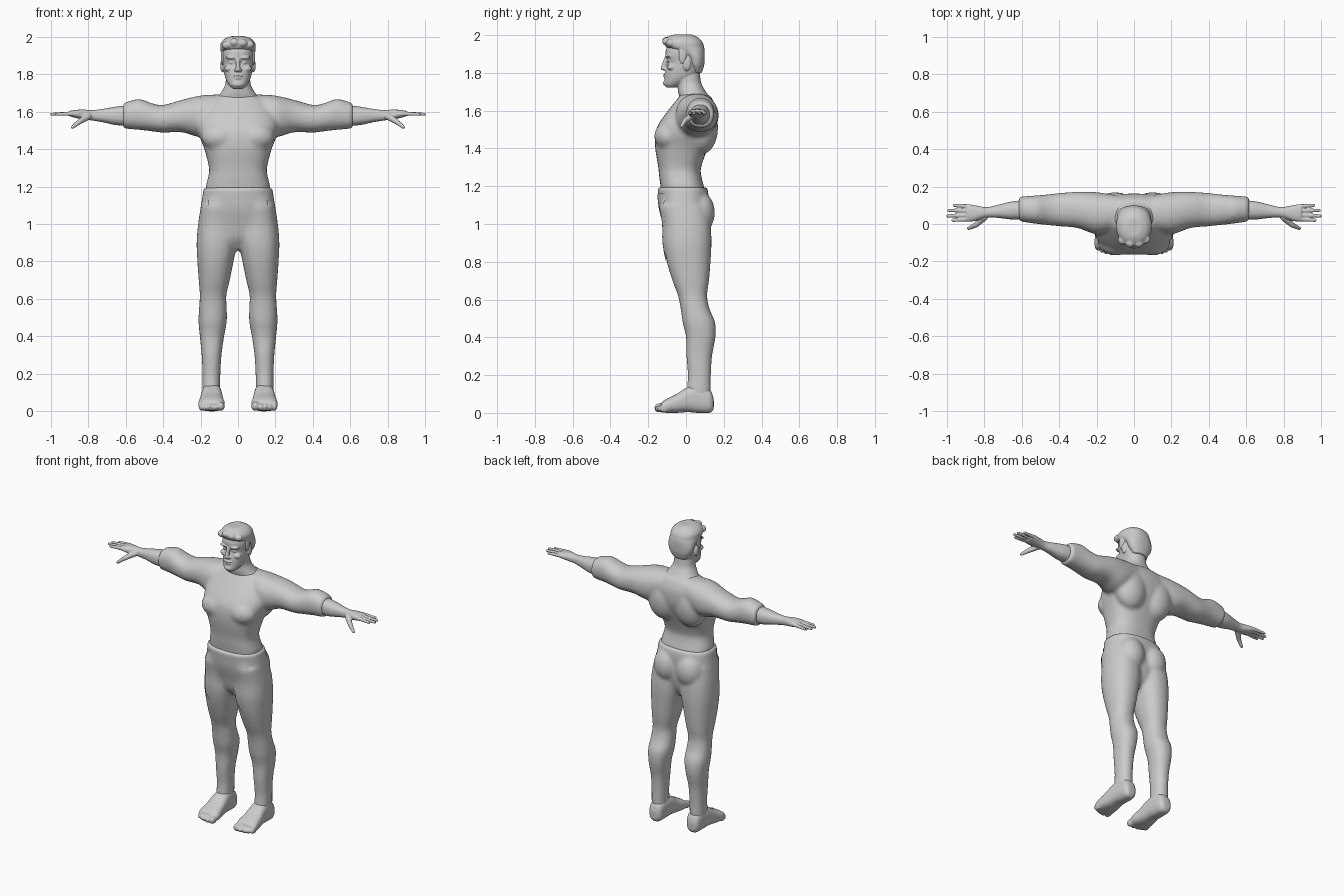
import bpy, bmesh, math
from mathutils import Matrix, Vector

grey = bpy.data.materials.new("plain grey")
grey.diffuse_color = (0.6, 0.6, 0.6, 1)


def spline(rows, steps=5):
    """Catmull-Rom interpolation through the section rows."""
    out = []
    for i in range(len(rows) - 1):
        p = [rows[max(i - 1, 0)], rows[i], rows[i + 1], rows[min(i + 2, len(rows) - 1)]]
        for k in range(steps):
            t = k / steps
            out.append([0.5 * (2 * b + (c - a) * t + (2 * a - 5 * b + 4 * c - d) * t * t
                               + (3 * b - a - 3 * c + d) * t ** 3) for a, b, c, d in zip(*p)])
    return out + [list(rows[-1])]


def loft(bm, axis, rows, power=2.2, mirror=False, n=32):
    """Rows are (position on axis, low/high bound on each of the two other axes)."""
    for sign in ((1, -1) if mirror else (1,)):
        rings = []
        for t, a0, a1, b0, b1 in spline(rows):
            ring = []
            for i in range(n):
                w = math.tau * i / n
                c, s = math.cos(w), math.sin(w)
                a = (a0 + a1) / 2 + (a1 - a0) / 2 * math.copysign(abs(c) ** (2 / power), c)
                b = (b0 + b1) / 2 + (b1 - b0) / 2 * math.copysign(abs(s) ** (2 / power), s)
                x, y, z = {'X': (t, a, b), 'Y': (a, t, b), 'Z': (a, b, t)}[axis]
                ring.append(bm.verts.new((x * sign, y, z)))
            rings.append(ring)
        for r, q in zip(rings, rings[1:]):
            for i in range(n):
                bm.faces.new((r[i], r[(i + 1) % n], q[(i + 1) % n], q[i]))
        bm.faces.new(rings[0])
        bm.faces.new(rings[-1])


def centred(rows):
    """Turn (z, half width, front, back) into full section rows."""
    return [(z, -w, w, f, b) for z, w, f, b in rows]


def blob(bm, centre, radii, mirror=False):
    for s in ((1, -1) if mirror else (1,)):
        m = Matrix.Translation((centre[0] * s, centre[1], centre[2])) @ Matrix.Diagonal((*radii, 1))
        bmesh.ops.create_uvsphere(bm, u_segments=24, v_segments=16, radius=1, matrix=m)


def finger(bm, p, q, r0, r1):
    """Tapered rounded rod, made on both sides."""
    for s in (1, -1):
        a, b = Vector((p[0] * s, *p[1:])), Vector((q[0] * s, *q[1:]))
        rot = (b - a).to_track_quat('Z', 'Y').to_matrix().to_4x4()
        bmesh.ops.create_cone(bm, cap_ends=True, segments=14, radius1=r0, radius2=r1,
                              depth=(b - a).length, matrix=Matrix.Translation((a + b) / 2) @ rot)
    blob(bm, p, (r0,) * 3, True)
    blob(bm, q, (r1,) * 3, True)


def finish(bm, name, voxel=0.0, smooth=0):
    bmesh.ops.recalc_face_normals(bm, faces=bm.faces)
    for f in bm.faces:
        f.smooth = True
    me = bpy.data.meshes.new(name)
    bm.to_mesh(me)
    bm.free()
    me.materials.append(grey)
    ob = bpy.data.objects.new(name, me)
    bpy.context.collection.objects.link(ob)
    if voxel:
        r = ob.modifiers.new("fuse", 'REMESH')
        r.mode, r.voxel_size, r.use_smooth_shade = 'VOXEL', voxel, True
        m = ob.modifiers.new("soften", 'SMOOTH')
        m.factor, m.iterations = 0.5, smooth
    return ob


# Upper body: chest, shoulders, sleeves
bm = bmesh.new()
loft(bm, 'Z', centred([
    (1.15, .168, -.130, .105), (1.20, .172, -.135, .095), (1.25, .160, -.142, .082),
    (1.30, .155, -.147, .080), (1.40, .180, -.163, .115), (1.47, .207, -.163, .143),
    (1.52, .217, -.150, .158), (1.57, .210, -.118, .163), (1.62, .185, -.080, .158),
    (1.67, .140, -.040, .135), (1.688, .10, -.030, .115)]), 2.5)
loft(bm, 'X', [
    (0, -.03, .145, 1.50, 1.690), (.10, -.035, .155, 1.50, 1.692), (.20, -.055, .170, 1.465, 1.686),
    (.30, -.022, .172, 1.490, 1.663), (.40, -.012, .165, 1.488, 1.636), (.46, -.006, .158, 1.495, 1.645),
    (.53, .002, .152, 1.503, 1.668), (.615, .014, .146, 1.510, 1.645)], 2.2, True)
blob(bm, (.095, -.095, 1.465), (.10, .073, .075), True)   # chest muscles
blob(bm, (.10, .085, 1.51), (.11, .085, .14), True)       # back muscles
finish(bm, "upper_body", 0.011, 6)

# Hips and legs
bm = bmesh.new()
loft(bm, 'Z', centred([
    (.86, .045, -.05, .06), (.92, .15, -.095, .10), (1.00, .20, -.118, .118),
    (1.08, .20, -.140, .120), (1.15, .19, -.148, .120), (1.195, .184, -.152, .112)]), 2.4)
blob(bm, (.085, .065, 1.06), (.092, .088, .115), True)    # buttocks
loft(bm, 'Z', [
    (.08, .095, .188, .005, .130), (.13, .095, .190, .005, .132), (.20, .094, .190, .010, .132),
    (.30, .088, .194, .002, .138), (.40, .074, .204, .000, .156), (.48, .060, .211, -.018, .154),
    (.55, .060, .208, -.028, .125), (.62, .062, .204, -.042, .112), (.70, .044, .210, -.072, .122),
    (.80, .024, .217, -.102, .130), (.90, .004, .221, -.120, .135), (1.00, .004, .213, -.122, .130),
    (1.10, .010, .198, -.140, .110)], 2.25, True)
legs = finish(bm, "trousers_and_legs", 0.011, 5)

# Ragged cloth panels lying on the thighs
bm = bmesh.new()
cols, rows = 12, 14
for s in (1, -1):
    grid = []
    for i in range(cols + 1):
        x = .035 + .155 * i / cols
        low = .78 + (.05 if i % 4 == 2 else .025 if i % 2 else 0) + .02 * i / cols
        grid.append([bm.verts.new((s * x, -.15, 1.16 + (low - 1.16) * j / rows)) for j in range(rows + 1)])
    for i in range(cols):
        for j in range(rows):
            f = bm.faces.new((grid[i][j], grid[i][j + 1], grid[i + 1][j + 1], grid[i + 1][j]))
            f.normal_update()
panels = finish(bm, "ragged_panels")
wrap = panels.modifiers.new("wrap", 'SHRINKWRAP')
wrap.target, wrap.offset, wrap.wrap_mode = legs, 0.005, 'OUTSIDE_SURFACE'

# Bare feet with toes
bm = bmesh.new()
loft(bm, 'Y', [
    (.147, .118, .166, .020, .075), (.125, .095, .185, .000, .125), (.06, .088, .192, .000, .150),
    (.01, .084, .197, .004, .138), (-.05, .077, .206, .000, .100), (-.10, .070, .212, .000, .076),
    (-.13, .076, .208, .004, .056)], 2.6, True)
for i, (x, y) in enumerate([(.092, -.138), (.123, -.138), (.149, -.133), (.172, -.124), (.194, -.113)]):
    r = .021 if i == 0 else .015
    blob(bm, (x, y, r + .006), (r, .03, r + .004), True)
finish(bm, "feet", 0.006, 4)

# Forearms and hands
bm = bmesh.new()
loft(bm, 'X', [
    (.57, .025, .128, 1.525, 1.635), (.65, .024, .121, 1.528, 1.627), (.72, .032, .104, 1.543, 1.615),
    (.78, .035, .090, 1.553, 1.608), (.82, .026, .094, 1.558, 1.611), (.86, .014, .102, 1.565, 1.610),
    (.895, .016, .104, 1.574, 1.606)], 2.3, True)
for y0, y1, tip in ((.026, .020, .968), (.047, .043, .995), (.070, .073, .990), (.093, .100, .960)):
    finger(bm, (.875, y0, 1.590), (tip, y1, 1.586), .0125, .0085)
finger(bm, (.80, .035, 1.575), (.845, -.005, 1.548), .019, .0145)   # thumb base
finger(bm, (.845, -.005, 1.548), (.884, -.024, 1.517), .0145, .009)  # thumb tip
finish(bm, "forearms_and_hands", 0.004, 3)

# Head, neck and face
bm = bmesh.new()
loft(bm, 'Z', centred([
    (1.62, .12, -.03, .13), (1.67, .115, -.035, .125), (1.70, .092, -.042, .105), (1.74, .070, -.046, .083),
    (1.78, .064, -.055, .075), (1.84, .055, -.040, .070)]))
loft(bm, 'Z', centred([
    (1.722, .026, -.103, -.055), (1.74, .046, -.115, -.010), (1.77, .064, -.113, .045),
    (1.81, .075, -.109, .078), (1.855, .081, -.097, .090), (1.895, .083, -.108, .093),
    (1.93, .080, -.104, .090), (1.965, .062, -.080, .066), (1.98, .035, -.050, .035)]), 2.25)
finger(bm, (0, -.104, 1.880), (0, -.121, 1.826), .010, .013)  # nose
blob(bm, (.012, -.112, 1.822), (.010, .012, .009), True)      # nostrils
blob(bm, (.033, -.094, 1.889), (.034, .017, .009), True)      # brows
blob(bm, (.048, -.077, 1.830), (.025, .022, .018), True)      # cheekbones
blob(bm, (.032, -.084, 1.862), (.016, .013, .008), True)      # eyes
blob(bm, (0, -.108, 1.792), (.026, .013, .006))               # upper lip
blob(bm, (0, -.107, 1.779), (.022, .013, .006))               # lower lip
blob(bm, (0, -.104, 1.746), (.028, .018, .016))               # chin
blob(bm, (.083, .005, 1.845), (.012, .021, .034), True)       # ears
finish(bm, "head_and_neck", 0.004, 3)

# Short swept hair
bm = bmesh.new()
loft(bm, 'Z', centred([
    (1.80, .050, .030, .084), (1.84, .078, .012, .096), (1.88, .089, .000, .099),
    (1.915, .092, -.050, .099), (1.935, .094, -.103, .096), (1.965, .092, -.114, .086),
    (1.99, .070, -.096, .062), (2.003, .038, -.065, .030)]), 2.2)
blob(bm, (.083, -.018, 1.895), (.009, .022, .05), True)       # sideburns
for x, y, z in ((-.06, -.085, 1.955), (-.02, -.10, 1.970), (.025, -.10, 1.966), (.062, -.08, 1.958)):
    blob(bm, (x, y, z), (.026, .026, .022))                   # front tufts
finish(bm, "hair", 0.005, 3)
